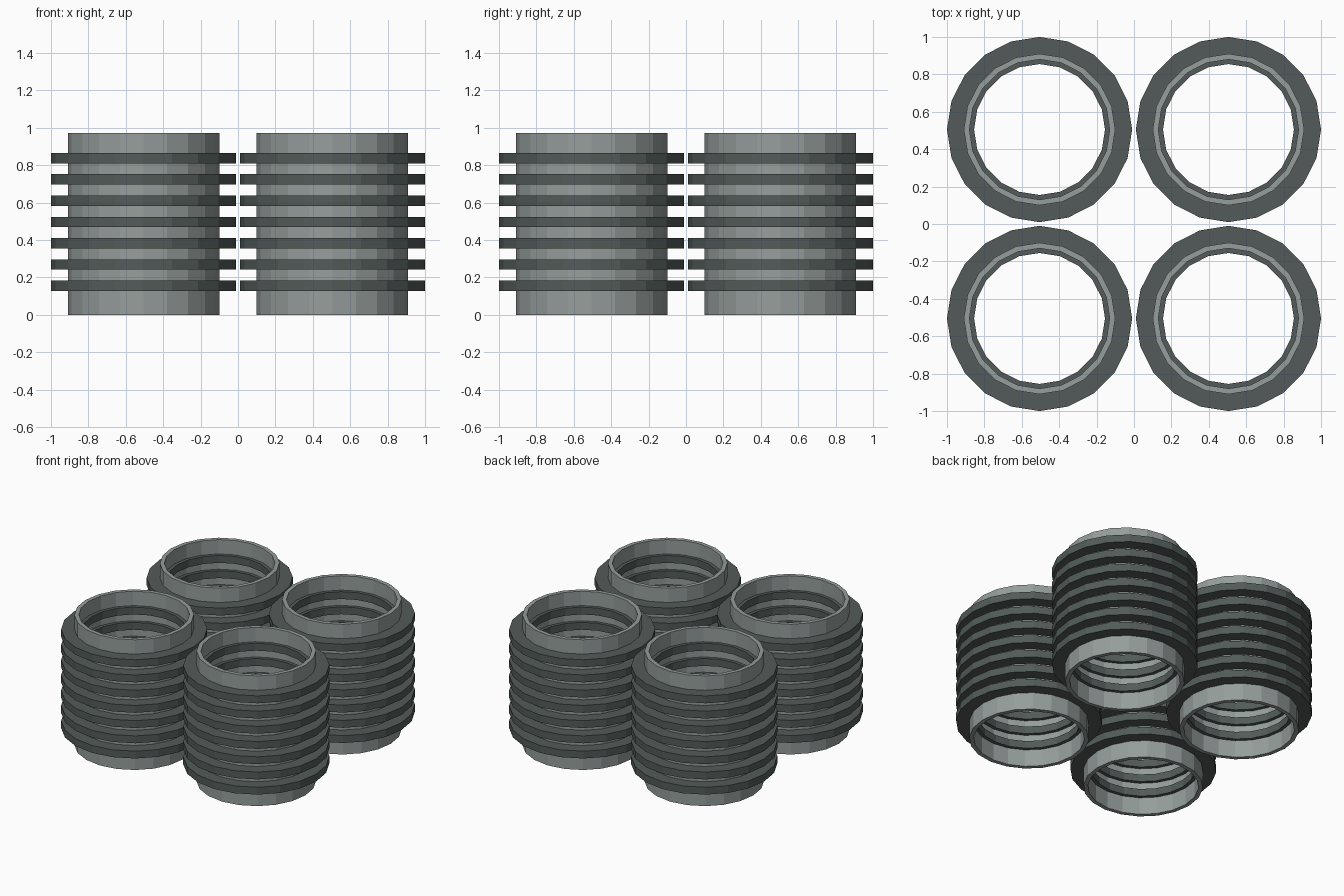
import bpy
import bmesh
from math import cos, sin, tau

if "Cube" in bpy.data.objects:
    bpy.data.objects.remove(bpy.data.objects["Cube"], do_unlink=True)

SIDES = 20
OFFSET = 0.505


def material(name, color):
    m = bpy.data.materials.new(name)
    m.use_nodes = True
    m.diffuse_color = color
    m.node_tree.nodes["Principled BSDF"].inputs["Base Color"].default_value = color
    return m


def hollow_ring(bm, inner, outer, z0, z1):
    """Add a faceted hollow cylinder with flat rims."""
    profile = [(inner, z0), (outer, z0), (outer, z1), (inner, z1)]
    loops = [[bm.verts.new((r * cos(tau * i / SIDES), r * sin(tau * i / SIDES), z))
              for i in range(SIDES)] for r, z in profile]
    for k in range(4):
        a, b = loops[k], loops[(k + 1) % 4]
        for i in range(SIDES):
            j = (i + 1) % SIDES
            bm.faces.new((a[i], a[j], b[j], b[i]))


def make_mesh(name, mat, rings):
    bm = bmesh.new()
    for ring in rings:
        hollow_ring(bm, *ring)
    bmesh.ops.recalc_face_normals(bm, faces=bm.faces)
    mesh = bpy.data.meshes.new(name)
    bm.to_mesh(mesh)
    bm.free()
    mesh.materials.append(mat)
    return mesh


light_grey = material("light grey", (0.30, 0.34, 0.33, 1))
dark_grey = material("dark grey", (0.085, 0.105, 0.10, 1))

# Plain sleeve, and the seven evenly spaced ribs that pass through its wall
tube = make_mesh("tube", light_grey, [(0.375, 0.405, 0, 0.973)])
ribs = make_mesh("ribs", dark_grey,
                 [(0.35, 0.495, 0.128 + 0.1138 * n, 0.183 + 0.1138 * n) for n in range(7)])

# Four identical ribbed pipes in a square
for side, sx in (("left", 1), ("right", -1)):
    for end, sy in (("front", -1), ("back", 1)):
        for part, mesh in (("tube", tube), ("ribs", ribs)):
            obj = bpy.data.objects.new(f"{end}_{side}_{part}", mesh)
            obj.location = (sx * OFFSET, sy * OFFSET, 0)
            bpy.context.collection.objects.link(obj)
